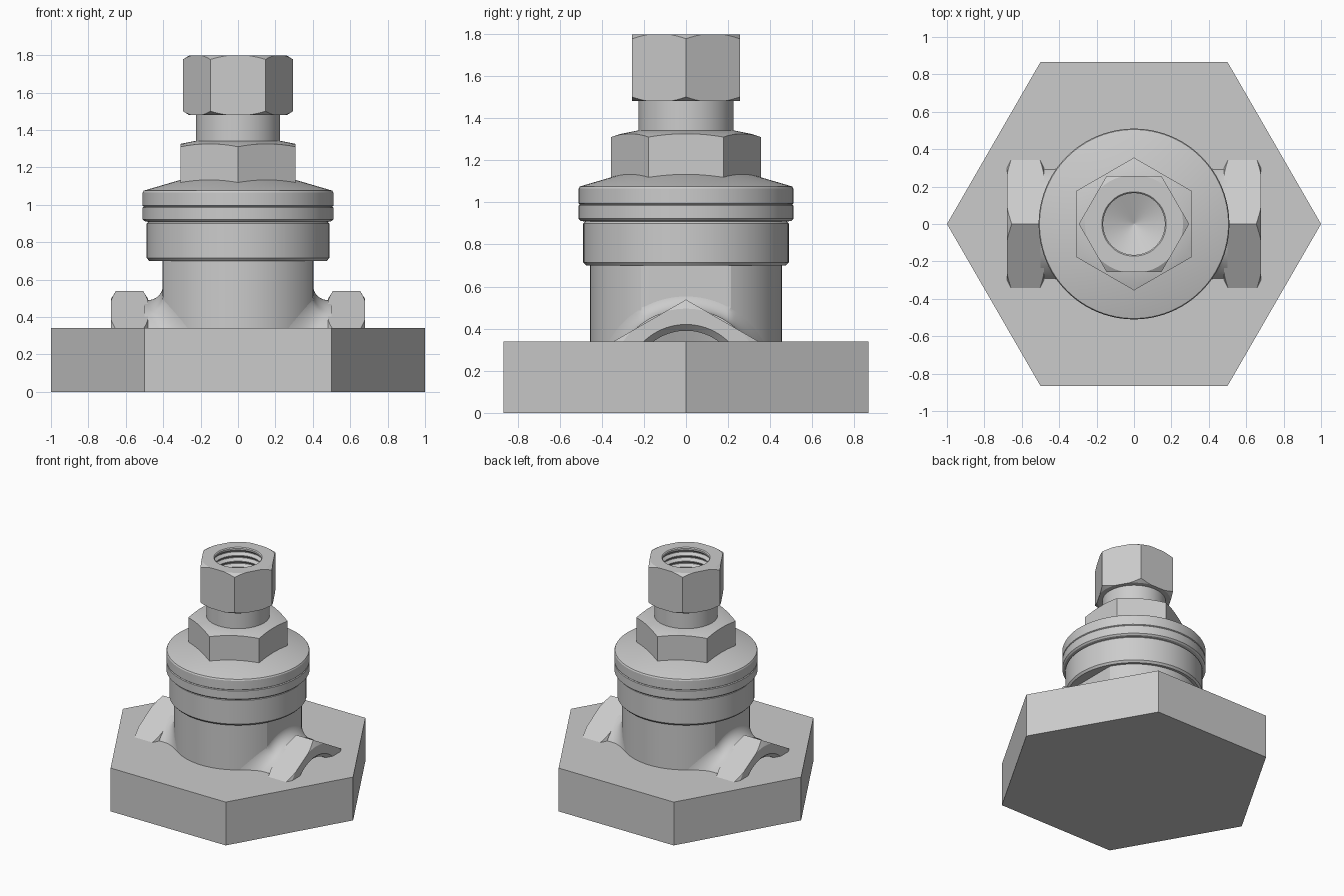
import bpy, bmesh
from math import sin, cos, pi, radians, sqrt
from mathutils import Matrix, Vector

if "Cube" in bpy.data.objects:
    bpy.data.objects.remove(bpy.data.objects["Cube"])

steel = bpy.data.materials.new("light grey metal")
steel.use_nodes = True
GREY = (0.6, 0.6, 0.6, 1)
steel.diffuse_color = GREY
steel.node_tree.nodes["Principled BSDF"].inputs["Base Color"].default_value = GREY


def add_object(name, bm):
    bmesh.ops.recalc_face_normals(bm, faces=bm.faces)
    mesh = bpy.data.meshes.new(name)
    bm.to_mesh(mesh)
    bm.free()
    mesh.materials.append(steel)
    obj = bpy.data.objects.new(name, mesh)
    bpy.context.collection.objects.link(obj)
    return obj


def lathe(name, profile, segs=96, matrix=Matrix()):
    """Revolve (radius, height) points; the ends are closed on the axis."""
    pts = [(0, profile[0][1])] + profile + [(0, profile[-1][1])]
    bm = bmesh.new()
    vs = [bm.verts.new((r, 0, z)) for r, z in pts]
    edges = [bm.edges.new(pair) for pair in zip(vs, vs[1:])]
    bmesh.ops.spin(bm, geom=vs + edges, axis=(0, 0, 1), cent=(0, 0, 0),
                   angle=2 * pi, steps=segs)
    bmesh.ops.remove_doubles(bm, verts=bm.verts, dist=1e-5)
    bmesh.ops.dissolve_degenerate(bm, edges=bm.edges, dist=1e-6)
    bm.transform(matrix)
    return add_object(name, bm)


def activate(obj):
    bpy.ops.object.select_all(action='DESELECT')
    obj.select_set(True)
    bpy.context.view_layer.objects.active = obj


def boolean(obj, other, operation, keep=False):
    mod = obj.modifiers.new("cut", 'BOOLEAN')
    mod.object, mod.operation, mod.solver = other, operation, 'EXACT'
    activate(obj)
    bpy.ops.object.modifier_apply(modifier=mod.name)
    if not keep:
        bpy.data.objects.remove(other)


def smooth(obj):
    activate(obj)
    bpy.ops.object.shade_smooth_by_angle(angle=radians(20))


def hex_nut(name, radius, z0, z1, turn_profile, matrix=Matrix(), turn=0):
    """Hexagonal prism with its corners turned off by a round profile."""
    spin = Matrix.Rotation(radians(turn), 4, 'Z')
    nut = lathe(name, [(radius, z0), (radius, z1)], 6, matrix @ spin)
    boolean(nut, lathe("turning", turn_profile, 96, matrix), 'INTERSECT')
    return nut


def chamfered(radius, flat, z0, z1):
    c = (radius + 0.02 - flat) * 0.62
    return [(flat, z0), (radius + 0.02, z0 + c), (radius + 0.02, z1 - c), (flat, z1)]


def threaded_bore(minor, major, mouth, top, bottom, pitch):
    """Cutter profile from above the mouth down to a drill point."""
    pts = [(mouth + 0.02, top + 0.02), (minor, top - (mouth - minor))]
    z = pts[-1][1] - pitch * 0.3
    while z - pitch > bottom:
        pts += [(minor, z), (major, z - pitch * 0.4),
                (major, z - pitch * 0.5), (minor, z - pitch * 0.9)]
        z -= pitch
    return pts + [(minor, bottom), (0.002, bottom - minor * 0.4)]


# Hexagonal base
lathe("base_plate", [(1, 0), (1, 0.34)], 6)

# Round body with a flat on each side
BODY_R, FLAT_X = 0.455, 0.403
body = lathe("lower_body", [(BODY_R, 0.3), (BODY_R, 0.72)], 128)
for v in body.data.vertices:
    v.co.x = max(-FLAT_X, min(FLAT_X, v.co.x))
smooth(body)

# Collar, rim, sloping bonnet and neck
bonnet = lathe("bonnet", [
    (0.44, 0.7), (0.475, 0.7), (0.488, 0.715), (0.488, 0.9), (0.48, 0.908),
    (0.5, 0.912), (0.51, 0.922), (0.51, 0.985), (0.504, 0.99), (0.51, 0.995),
    (0.51, 1.065), (0.505, 1.075), (0.3, 1.135), (0.225, 1.14), (0.225, 1.5)])

# Middle hexagon with a sloping shoulder
shoulder = hex_nut("bonnet_hexagon", 0.355, 1.06, 1.4,
                   [(0.4, 1.05), (0.4, 1.295), (0.31, 1.325), (0.225, 1.342)], turn=30)
smooth(shoulder)

# Top nut with a threaded bore running into the neck
top_nut = hex_nut("top_nut", 0.295, 1.48, 1.797, chamfered(0.295, 0.262, 1.48, 1.797))
bore = lathe("top_bore", threaded_bore(0.165, 0.185, 0.172, 1.797, 1.44, 0.045))
boolean(bonnet, bore, 'DIFFERENCE', keep=True)
boolean(top_nut, bore, 'DIFFERENCE')
smooth(bonnet)
smooth(top_nut)

# Side connection nuts, lying along x and partly sunk in the base
AXIS_Z = 0.13
side = Matrix.Translation((0, 0, AXIS_Z)) @ Matrix.Rotation(pi / 2, 4, 'Y')
nut = hex_nut("left_side_nut", 0.408, 0.48, 0.68, chamfered(0.408, 0.365, 0.48, 0.68), side)
boolean(nut, lathe("hub", [(0.345, 0.3), (0.345, 0.52)], 96, side), 'UNION')
boolean(nut, lathe("side_bore", threaded_bore(0.26, 0.28, 0.29, 0.68, 0.45, 0.05), 96, side),
        'DIFFERENCE')
bm = bmesh.new()
bm.from_mesh(nut.data)
bmesh.ops.bisect_plane(bm, geom=bm.verts[:] + bm.edges[:] + bm.faces[:],
                       plane_co=(0, 0, 0.325), plane_no=(0, 0, 1), clear_inner=True)
bm.to_mesh(nut.data)
bm.free()
smooth(nut)

# Side necks, blended into the body with a fillet
NECK_R, FILLET = 0.36, 0.08


def neck_point(angle, t):
    r = NECK_R + FILLET * (1 - sin(t))
    y = r * sin(angle)
    x = min(FLAT_X, sqrt(BODY_R ** 2 - y * y)) + FILLET * (1 - cos(t)) - 0.002
    return Vector((x, y, AXIS_Z + r * cos(angle)))


bm = bmesh.new()
rows = []
for i in range(49):
    a = radians(-65 + 130 * i / 48)
    row = [neck_point(a, pi / 2 * k / 8) for k in range(9)]
    row.append(Vector((0.5, row[-1].y, row[-1].z)))
    rows.append([bm.verts.new(p) for p in row])
for r0, r1 in zip(rows, rows[1:]):
    for k in range(9):
        bm.faces.new((r0[k], r0[k + 1], r1[k + 1], r1[k]))
neck = add_object("left_side_neck", bm)
if sum((p.normal.z * p.area for p in neck.data.polygons)) < 0:
    neck.data.flip_normals()
smooth(neck)

# Opposite connection
for part in (nut, neck):
    twin = part.copy()
    twin.data = part.data.copy()
    twin.name = part.name.replace("left", "right")
    twin.data.transform(Matrix.Rotation(pi, 4, 'Z'))
    bpy.context.collection.objects.link(twin)
